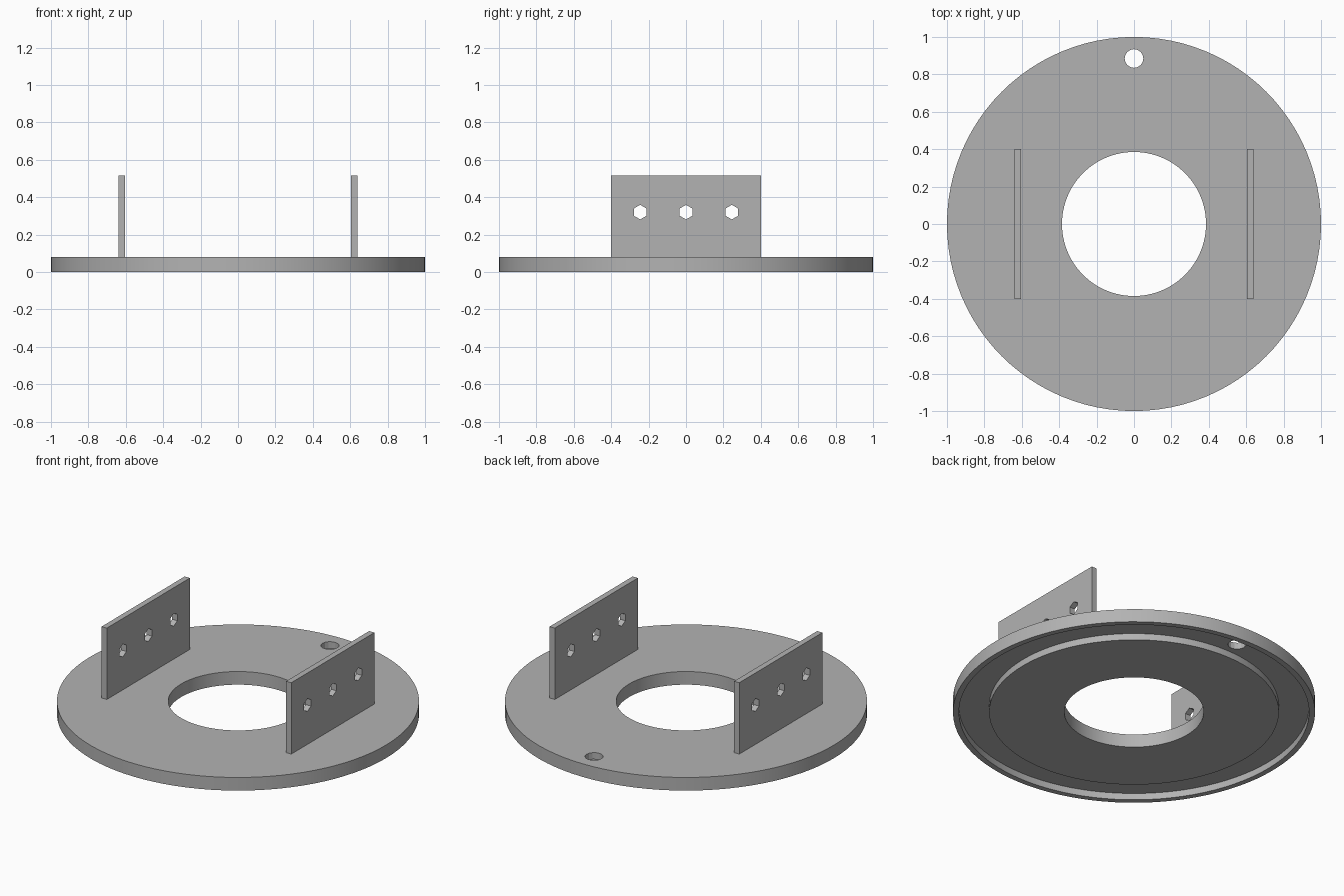
import bpy, bmesh, math
from mathutils import Matrix

if "Cube" in bpy.data.objects:
    bpy.data.objects.remove(bpy.data.objects["Cube"])

grey = bpy.data.materials.new("plain_grey")
grey.use_nodes = True
GREY = (0.45, 0.45, 0.45, 1)
grey.diffuse_color = GREY
grey.node_tree.nodes["Principled BSDF"].inputs["Base Color"].default_value = GREY


def make_object(name, bm):
    bmesh.ops.recalc_face_normals(bm, faces=bm.faces)
    mesh = bpy.data.meshes.new(name)
    bm.to_mesh(mesh)
    bm.free()
    mesh.materials.append(grey)
    obj = bpy.data.objects.new(name, mesh)
    bpy.context.collection.objects.link(obj)
    return obj


def drill(obj, name, sides, radius, matrices):
    """Cut prisms of the given section through the object."""
    bm = bmesh.new()
    for m in matrices:
        bmesh.ops.create_cone(bm, cap_ends=True, segments=sides, radius1=radius,
                              radius2=radius, depth=0.4, matrix=m)
    cutter = make_object(name, bm)
    cutter.hide_render = True
    mod = obj.modifiers.new("holes", 'BOOLEAN')
    mod.object = cutter
    mod.solver = 'EXACT'
    bpy.context.view_layer.objects.active = obj
    bpy.ops.object.modifier_apply(modifier=mod.name)
    bpy.data.objects.remove(cutter)


# Round base plate: revolved section with a groove in the underside
R_HOLE, R_CORE, R_RIM, THICK, GROOVE = 0.385, 0.8, 0.967, 0.08, 0.04
section = [(R_HOLE, 0), (R_CORE, 0), (R_CORE, GROOVE), (R_RIM, GROOVE),
           (R_RIM, 0), (1, 0), (1, THICK), (R_HOLE, THICK)]
bm = bmesh.new()
verts = [bm.verts.new((r, 0, z)) for r, z in section]
edges = [bm.edges.new((verts[i - 1], verts[i])) for i in range(len(verts))]
bmesh.ops.spin(bm, geom=verts + edges, axis=(0, 0, 1), cent=(0, 0, 0),
               angle=math.tau, steps=96, use_merge=True)
bmesh.ops.remove_doubles(bm, verts=bm.verts, dist=0.0001)
plate = make_object("base_plate", bm)

# Small round hole near the back edge
drill(plate, "plate_hole_cutter", 16, 0.05, [Matrix.Translation((0, 0.885, 0.05))])
bpy.ops.object.select_all(action='DESELECT')
plate.select_set(True)
bpy.context.view_layer.objects.active = plate
bpy.ops.object.shade_smooth_by_angle(angle=math.radians(20))

# Upright side brackets, each with a row of three hexagonal holes
for side, sign in (("left", 1), ("right", -1)):
    x = sign * 0.622
    bm = bmesh.new()
    bmesh.ops.create_cube(bm, size=1, matrix=Matrix.Translation((x, 0, 0.2975))
                          @ Matrix.Diagonal((0.035, 0.8, 0.435, 1)))
    bracket = make_object(side + "_bracket", bm)
    # Hexagon corners point forwards and backwards
    turn = Matrix.Rotation(math.pi / 2, 4, 'Y')
    spin = Matrix.Rotation(math.pi / 2, 4, 'Z')
    drill(bracket, side + "_hole_cutter", 6, 0.039,
          [Matrix.Translation((x, y, 0.32)) @ turn @ spin for y in (-0.245, 0, 0.245)])
